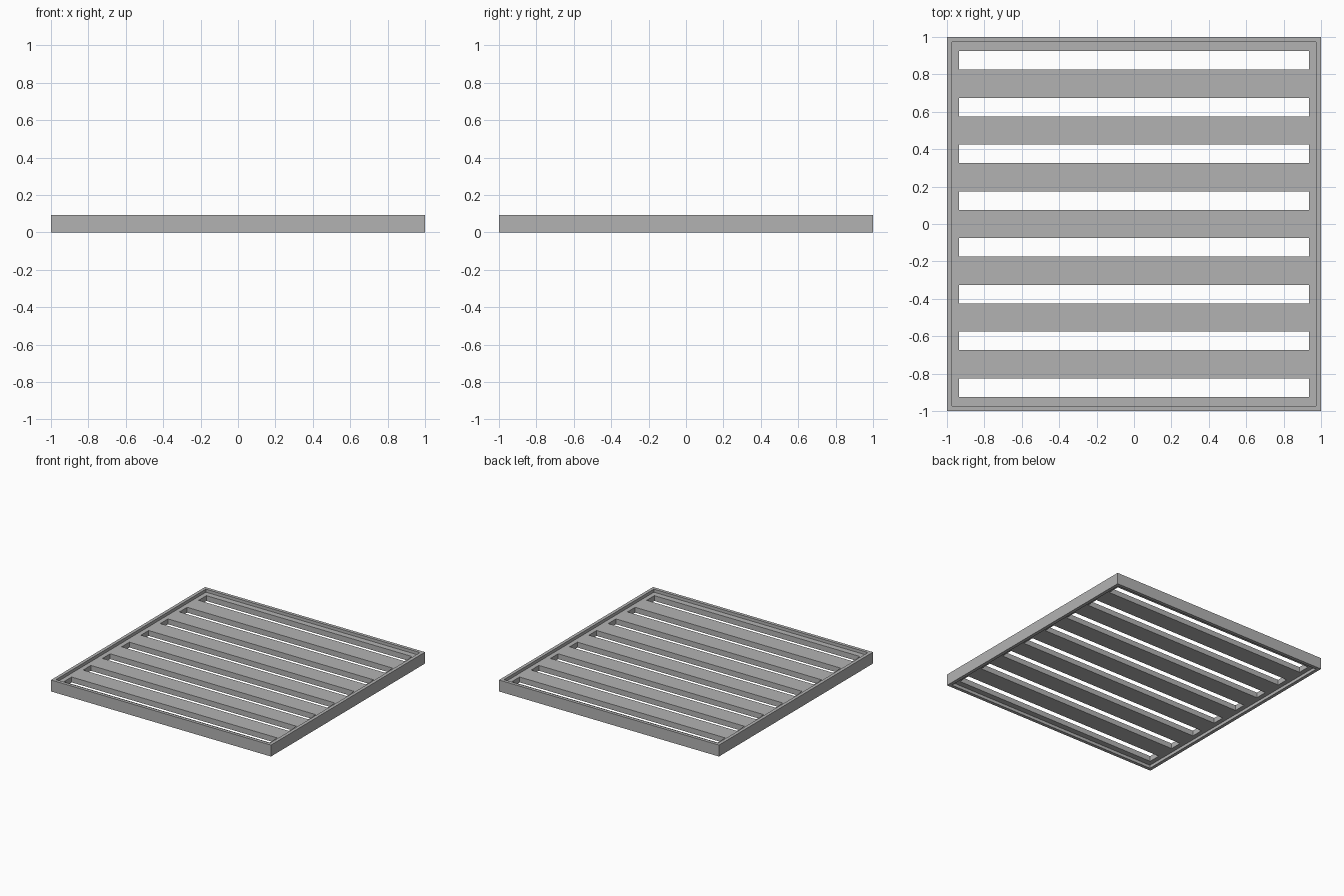
import bpy
import bmesh

cube = bpy.data.objects.get("Cube")
if cube:
    bpy.data.objects.remove(cube, do_unlink=True)

HEIGHT = 0.094      # full height of the rim
RECESS = 0.025      # panel sits this far inside the rim, above and below
INNER = 0.973       # inside of the rim
SLOT_X = 0.935      # half length of a slot
SLOT_W = 0.1
PITCH = 0.25
SLOTS = 8

grey = bpy.data.materials.new("plain_grey")
grey.use_nodes = True
colour = (0.45, 0.45, 0.45, 1)
grey.diffuse_color = colour
grey.node_tree.nodes["Principled BSDF"].inputs["Base Color"].default_value = colour


def pierced_slab(name, xs, ys, z0, z1, is_hole):
    """Slab cut along the lines xs and ys, leaving out the cells that are holes."""
    bm = bmesh.new()
    grid = [[bm.verts.new((x, y, z0)) for y in ys] for x in xs]
    for i in range(len(xs) - 1):
        for j in range(len(ys) - 1):
            if not is_hole(i, j):
                bm.faces.new((grid[i][j], grid[i + 1][j],
                              grid[i + 1][j + 1], grid[i][j + 1]))
    top = bmesh.ops.extrude_face_region(bm, geom=bm.faces[:])["geom"]
    bmesh.ops.translate(bm, vec=(0, 0, z1 - z0),
                        verts=[v for v in top if isinstance(v, bmesh.types.BMVert)])
    bmesh.ops.recalc_face_normals(bm, faces=bm.faces[:])
    # Merge the flat cells into clean large faces
    bmesh.ops.dissolve_limit(bm, angle_limit=0.01, verts=bm.verts[:], edges=bm.edges[:])
    mesh = bpy.data.meshes.new(name)
    bm.to_mesh(mesh)
    bm.free()
    mesh.materials.append(grey)
    obj = bpy.data.objects.new(name, mesh)
    bpy.context.collection.objects.link(obj)
    return obj


# Square rim
rim = [-1, -INNER, INNER, 1]
pierced_slab("outer_frame", rim, rim, 0, HEIGHT, lambda i, j: i == 1 and j == 1)

# Slotted panel, set in from both sides of the rim
ys = [-INNER]
for k in range(SLOTS):
    centre = (k - (SLOTS - 1) / 2) * PITCH
    ys += [centre - SLOT_W / 2, centre + SLOT_W / 2]
ys.append(INNER)
pierced_slab("slotted_panel", [-INNER, -SLOT_X, SLOT_X, INNER], ys,
             RECESS, HEIGHT - RECESS, lambda i, j: i == 1 and j % 2 == 1)
